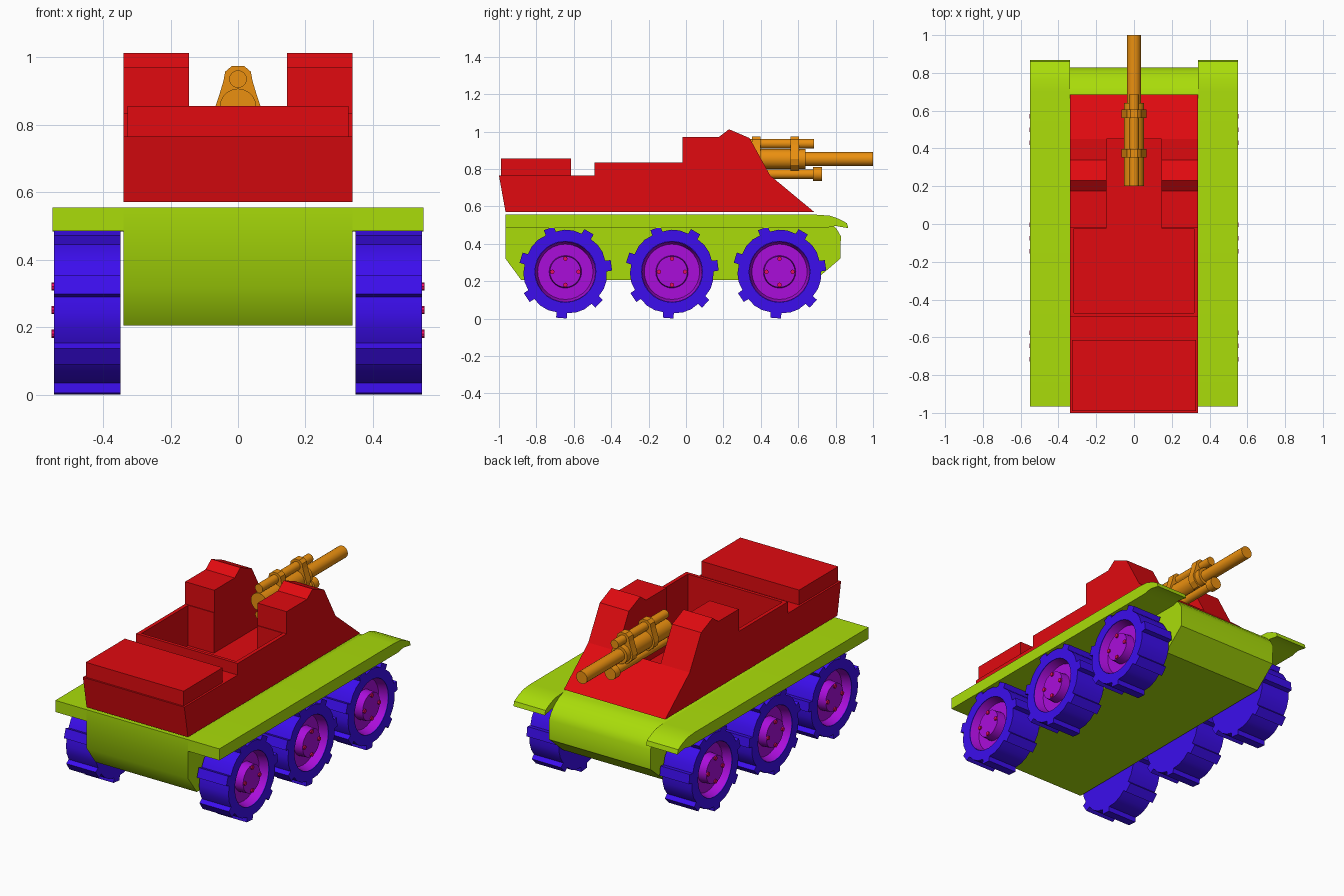
import bpy, bmesh, math
from math import sin, cos, radians, pi

if "Cube" in bpy.data.objects:
    bpy.data.objects.remove(bpy.data.objects["Cube"])


def material(name, rgb):
    m = bpy.data.materials.new(name)
    m.diffuse_color = (*rgb, 1)
    m.use_nodes = True
    m.node_tree.nodes["Principled BSDF"].inputs["Base Color"].default_value = m.diffuse_color
    return m


GREEN = material("green", (0.40, 0.72, 0.003))
RED = material("red", (0.75, 0.003, 0.005))
BLUE = material("blue", (0.045, 0.004, 0.85))
PURPLE = material("purple", (0.40, 0.004, 0.70))
PINK = material("pink", (0.80, 0.004, 0.12))
ORANGE = material("orange", (0.83, 0.28, 0.005))


def finish(bm, name, mat, smooth=None):
    bmesh.ops.recalc_face_normals(bm, faces=bm.faces)
    me = bpy.data.meshes.new(name)
    bm.to_mesh(me)
    bm.free()
    me.materials.append(mat)
    if smooth:
        me.shade_smooth()
        me.set_sharp_from_angle(angle=radians(smooth))
    ob = bpy.data.objects.new(name, me)
    bpy.context.collection.objects.link(ob)
    return ob


def loft(name, rings, mat, smooth=None):
    """Skin rings of equal point count and cap both ends."""
    bm = bmesh.new()
    vs = [[bm.verts.new(p) for p in ring] for ring in rings]
    n = len(vs[0])
    for a, b in zip(vs, vs[1:]):
        for i in range(n):
            j = (i + 1) % n
            bm.faces.new((a[i], a[j], b[j], b[i]))
    bm.faces.new(vs[0])
    bm.faces.new(vs[-1])
    return finish(bm, name, mat, smooth)


def prism(name, pts, lo, hi, axis, mat, smooth=None):
    """Extrude a 2D outline along one axis."""
    place = {"x": lambda p, t: (t, p[0], p[1]),
             "y": lambda p, t: (p[0], t, p[1]),
             "z": lambda p, t: (p[0], p[1], t)}[axis]
    return loft(name, [[place(p, t) for p in pts] for t in (lo, hi)], mat, smooth)


def circle(r, a, b, n):
    return [(a + r * cos(2 * pi * i / n), b + r * sin(2 * pi * i / n)) for i in range(n)]


def mirror(ob):
    ob.modifiers.new("mirror", "MIRROR").use_bisect_axis[0] = False
    return ob


# Hull with rounded nose
prism("hull", [(-0.965, 0.555), (-0.965, 0.32), (-0.88, 0.205), (0.69, 0.205),
               (0.825, 0.32), (0.828, 0.44), (0.805, 0.48), (0.77, 0.515),
               (0.73, 0.54), (0.69, 0.555)], -0.34, 0.34, "x", GREEN, 38)

# Fenders with drooping front tips
mirror(prism("fender", [(-0.965, 0.555), (-0.965, 0.485), (0.75, 0.485), (0.80, 0.495),
                        (0.868, 0.483), (0.86, 0.51), (0.82, 0.532), (0.77, 0.55),
                        (0.70, 0.555)], 0.34, 0.55, "x", GREEN, 38))

# Superstructure: side outline, then the crew well and gun slot cut out
body = prism("superstructure", [
    (-0.965, 0.57), (-1.0, 0.765), (-0.49, 0.765), (-0.49, 0.835), (-0.02, 0.835),
    (-0.02, 0.97), (0.175, 0.97), (0.23, 1.012), (0.34, 0.965), (0.45, 0.765),
    (0.685, 0.57)], -0.34, 0.34, "x", RED)
cutter = prism("well_cutter", [
    (-0.317, -0.47), (0.317, -0.47), (0.317, -0.024), (0.145, -0.024),
    (0.145, 0.449), (-0.145, 0.449), (-0.145, -0.024), (-0.317, -0.024)],
    0.59, 1.2, "z", RED)
cutter.hide_render = True
cut = body.modifiers.new("well", "BOOLEAN")
cut.operation, cut.object, cut.solver = "DIFFERENCE", cutter, "EXACT"
bpy.context.view_layer.objects.active = body
bpy.ops.object.modifier_apply(modifier="well")
bpy.data.objects.remove(cutter)

# Rear stowage box
prism("rear_box", [(-0.99, 0.765), (-0.615, 0.765), (-0.615, 0.855), (-0.99, 0.855)],
      -0.328, 0.328, "x", RED)

# Wheels: lugged tyre, recessed rim with hub, bolts
WZ = 0.25
lugs = []
for k in range(7):
    c = 8 + 360 / 7 * k
    lugs += [(c + d, r) for d, r in ((-7.5, 0.221), (-6.5, 0.25), (6.5, 0.25),
                                     (7.5, 0.221), (19.6, 0.225), (31.8, 0.225))]
for idx, wy in enumerate((-0.645, -0.075, 0.5)):
    def ring(x, r=None):
        return [(x, wy + (r or q) * cos(radians(a)), WZ + (r or q) * sin(radians(a)))
                for a, q in lugs]

    def disc(x, r):
        return [(x, *p) for p in circle(r, wy, WZ, 28)]

    mirror(loft(f"tyre_{idx}", [ring(0.348), ring(0.545), ring(0.545, 0.163),
                                ring(0.47, 0.163)], BLUE, 25))
    mirror(loft(f"rim_{idx}", [disc(0.46, 0.162), disc(0.541, 0.162), disc(0.49, 0.148),
                               disc(0.49, 0.087), disc(0.544, 0.083)], PURPLE, 35))
    for b in range(4):
        a = b * pi / 2
        mirror(prism(f"bolt_{idx}_{b}",
                     circle(0.012, wy + 0.07 * cos(a), WZ + 0.07 * sin(a), 8),
                     0.53, 0.553, "x", PINK))


# Gun tubes
def tube(name, z, r, y0, y1, n=20):
    prism(name, circle(r, 0, z, n), y0, y1, "y", ORANGE, 35)


tube("barrel", 0.853, 0.037, 0.60, 1.0)
tube("barrel_sleeve", 0.853, 0.054, 0.20, 0.64)
tube("upper_cylinder", 0.935, 0.026, 0.20, 0.685)
tube("lower_cylinder", 0.772, 0.025, 0.20, 0.69)
tube("lower_cylinder_cap", 0.772, 0.037, 0.68, 0.727)

# Clamps joining sleeve and upper cylinder
half = [(0.018, 0.974), (0.038, 0.957), (0.043, 0.93), (0.055, 0.89), (0.067, 0.853),
        (0.058, 0.82), (0.028, 0.792)]
outline = half + [(-x, z) for x, z in reversed(half)]
for name, y in (("front_clamp", 0.56), ("rear_clamp", 0.352)):
    prism(name, outline, y, y + 0.045, "y", ORANGE)
